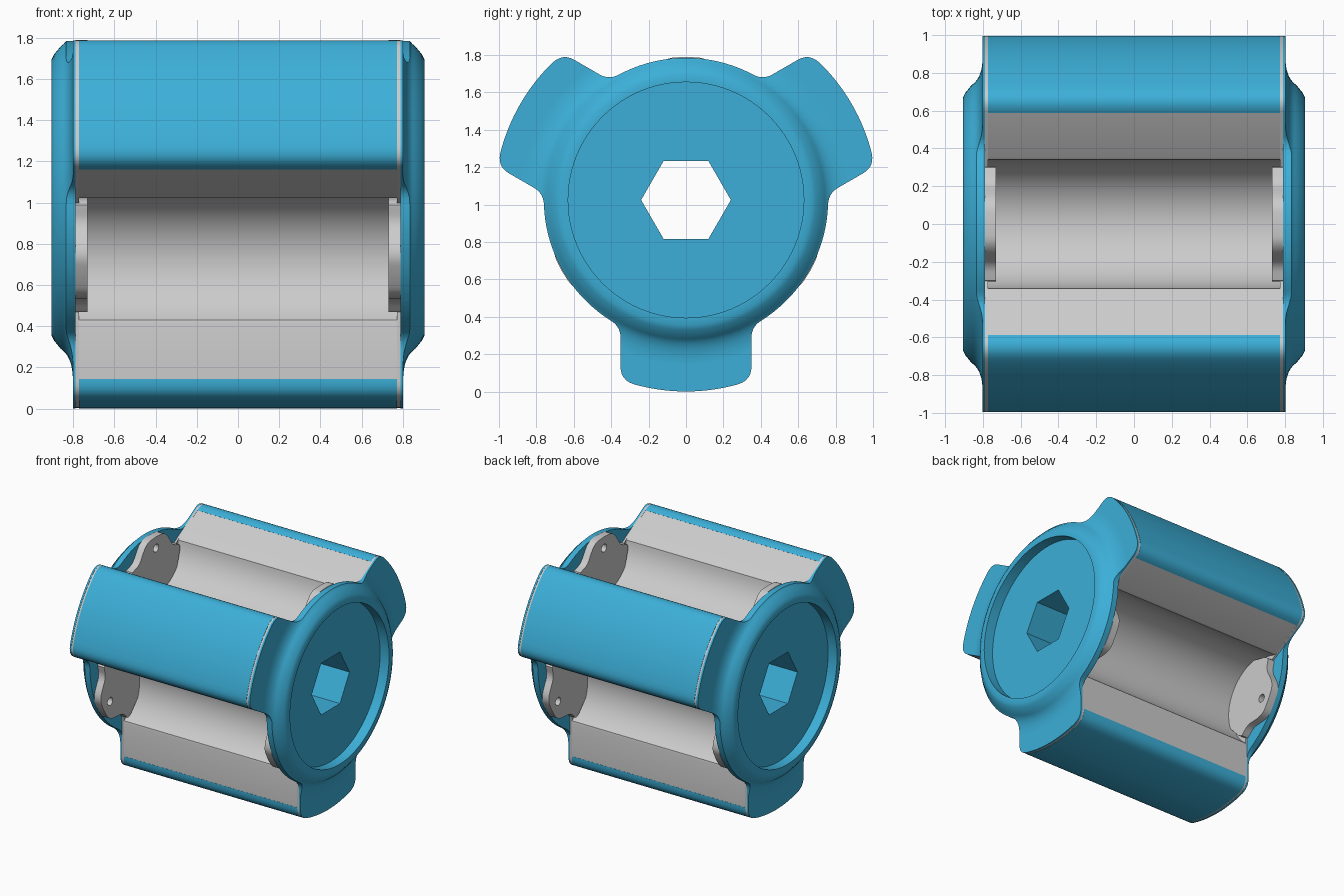
import bpy, bmesh
from math import sin, cos, asin, sqrt, radians, degrees
from mathutils import Vector

if "Cube" in bpy.data.objects:
    bpy.data.objects.remove(bpy.data.objects["Cube"])

CZ = 1.025                      # height of the wheel axis
TIP, BASE, HALF = 1.024, 0.76, 0.35
LOBES = (-90, 30, 150)

blue = bpy.data.materials.new("blue_plastic")
blue.diffuse_color = (0.045, 0.43, 0.69, 1)
blue.use_nodes = True
blue.node_tree.nodes["Principled BSDF"].inputs["Base Color"].default_value = blue.diffuse_color


def place(p, angle):
    """Local (radial, sideways) point turned about the axis."""
    a = radians(angle)
    return (p[0] * cos(a) - p[1] * sin(a), p[0] * sin(a) + p[1] * cos(a))


def polar(r, deg):
    return (r * cos(radians(deg)), r * sin(radians(deg)))


def bend(a, b, c, n=6):
    """Rounded corner from a to c with corner point b."""
    a, b, c = Vector(a), Vector(b), Vector(c)
    return [tuple(a * (1 - u) ** 2 + b * 2 * u * (1 - u) + c * u * u)
            for u in (i / n for i in range(n + 1))]


def arc(r, d0, d1, n):
    return [polar(r, d0 + (d1 - d0) * i / n) for i in range(n + 1)]


def finish(bm, name, mat):
    bmesh.ops.remove_doubles(bm, verts=bm.verts, dist=1e-5)
    bmesh.ops.recalc_face_normals(bm, faces=bm.faces)
    me = bpy.data.meshes.new(name)
    bm.to_mesh(me)
    bm.free()
    ob = bpy.data.objects.new(name, me)
    bpy.context.collection.objects.link(ob)
    if mat:
        me.materials.append(mat)
    return ob


def prism(name, pts, x0, x1, mat=None):
    """Extrude a y-z outline along the axis."""
    bm = bmesh.new()
    f = bm.faces.new([bm.verts.new((x0, y, z + CZ)) for y, z in pts])
    ext = bmesh.ops.extrude_face_region(bm, geom=[f])["geom"]
    bmesh.ops.translate(bm, vec=(x1 - x0, 0, 0),
                        verts=[v for v in ext if isinstance(v, bmesh.types.BMVert)])
    return finish(bm, name, mat)


def lathe(name, pts, mat=None):
    """Spin an (x, radius) profile about the axis."""
    bm = bmesh.new()
    vs = [bm.verts.new((x, 0, r + CZ)) for x, r in pts]
    es = [bm.edges.new(e) for e in zip(vs, vs[1:])]
    bmesh.ops.spin(bm, geom=vs + es, cent=(0, 0, CZ), axis=(1, 0, 0),
                   angle=radians(360), steps=96)
    return finish(bm, name, mat)


def select(ob):
    bpy.ops.object.select_all(action='DESELECT')
    ob.select_set(True)
    bpy.context.view_layer.objects.active = ob


def boolean(ob, cutter, op):
    m = ob.modifiers.new("cut", 'BOOLEAN')
    m.object, m.operation, m.solver = cutter, op, 'EXACT'
    select(ob)
    bpy.ops.object.modifier_apply(modifier=m.name)
    bpy.data.objects.remove(cutter)


def half_tip(tip=TIP, c=0.07):
    """Upper half of a lobe end: arc, then rounded corner."""
    edge = degrees(asin((HALF - c) / tip))
    corner = (sqrt(tip ** 2 - HALF ** 2), HALF)
    return arc(tip, 0, edge, 8) + bend(polar(tip, edge), corner,
                                       (corner[0] - c, HALF))[1:]


def mirrored(half):
    """Half list starting on the centreline -> full symmetric list."""
    return [(t, -s) for t, s in reversed(half[1:])] + half


def lobed(base, tip=TIP):
    root = degrees(asin(HALF / base))
    rt = base * cos(radians(root))
    half = half_tip(tip)
    half += bend((rt + 0.06, HALF), (rt, HALF), polar(base, root + 5))
    half += arc(base, root + 5, 59.5, 10)[1:]
    return [place(p, a) for a in LOBES for p in mirrored(half)]


def hexagon(r):
    return [polar(r, 60 * i) for i in range(6)]


# Grey core with three roller troughs and a hexagonal bore
core_pts = []
for a in LOBES:
    core_pts += [place(p, a) for p in
                 ((0.612, -0.35), (0.885, -0.349), (0.885, 0.349), (0.612, 0.35))]
    for i in range(33):
        t, s = polar(0.345, -97 - 166 * i / 32)
        core_pts.append(place((0.64 + t, s), a + 60))
core = prism("core", core_pts, -0.776, 0.776)
boolean(core, prism("bore_cutter", hexagon(0.255), -1, 1), 'DIFFERENCE')

# Blue lining of the bore
liner = prism("bore_liner", hexagon(0.258), -0.815, 0.815, blue)
boolean(liner, prism("bore_cutter", hexagon(0.24), -1, 1), 'DIFFERENCE')

# Blue covers on the three lobes
parts = [core, liner]
for i, a in enumerate(LOBES):
    pts = mirrored(half_tip() + [(0.88, HALF)])
    parts.append(prism(f"lobe_cover_{i + 1}", [place(p, a) for p in pts],
                       -0.773, 0.773, blue))

# Lathe profile of an end plate: flat lobe face, fillet, rim, recess
profile = [(0.788, 0), (0.788, 1.1), (0.802, 1.1), (0.802, 0.88)]
profile += bend((0.802, 0.87), (0.807, 0.77), (0.86, 0.735), 8)
profile += [(0.893, 0.695), (0.905, 0.67), (0.905, 0.63), (0.825, 0.63), (0.825, 0)]

# Roller mounting tab outline (radial, sideways)
tab_half = ([(0.765, 0)] + bend((0.762, 0.06), (0.76, 0.12), (0.70, 0.16))
            + bend((0.67, 0.18), (0.61, 0.21), (0.60, 0.27))
            + bend((0.59, 0.30), (0.56, 0.31), (0.53, 0.30)) + [(0.40, 0.26), (0.28, 0.14)])

for side, k in (("left", -1), ("right", 1)):
    # Blue end plate with rim
    plate = lathe(f"end_plate_{side}", [(k * x, r) for x, r in profile], blue)
    boolean(plate, prism("plate_outline", lobed(BASE), -1, 1), 'INTERSECT')
    boolean(plate, prism("bore_cutter", hexagon(0.24), -1, 1), 'DIFFERENCE')
    parts.append(plate)

    # Thin grey flange between plate and covers
    flange = prism(f"flange_{side}", lobed(0.6, 1.022), k * 0.772, k * 0.79)
    boolean(flange, prism("bore_cutter", hexagon(0.255), -1, 1), 'DIFFERENCE')
    parts.append(flange)

    # Grey tabs with axle holes at the trough ends
    for i, a in enumerate(LOBES):
        tab = prism(f"roller_tab_{side}_{i + 1}",
                    [place(p, a + 60) for p in mirrored(tab_half)], k * 0.73, k * 0.789)
        hole = [place((0.675 + 0.032 * cos(radians(d)), 0.032 * sin(radians(d))), a + 60)
                for d in range(0, 360, 15)]
        boolean(tab, prism("hole_cutter", hole, k * 0.6, k * 0.9), 'DIFFERENCE')
        parts.append(tab)

# Smooth curved surfaces, keep the edges sharp
for ob in parts:
    select(ob)
    bpy.ops.object.shade_smooth_by_angle(angle=radians(28))
